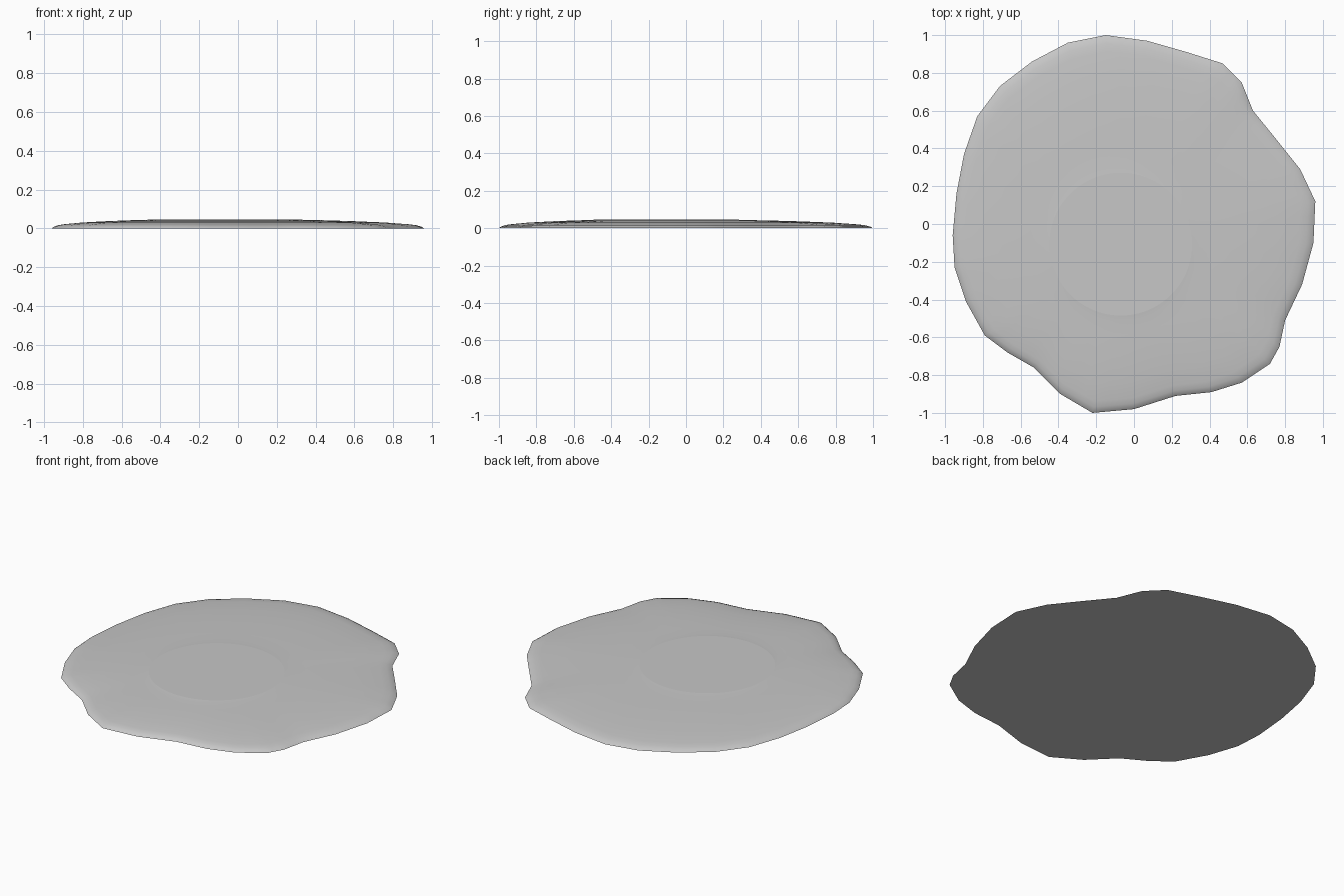
import bpy, bmesh
from math import sin, cos, atan2, pi
from mathutils import Vector

cube = bpy.data.objects.get("Cube")
if cube:
    bpy.data.objects.remove(cube, do_unlink=True)

# Single grey material
grey = bpy.data.materials.new("plain_grey")
grey.use_nodes = True
colour = (0.57, 0.57, 0.57, 1)
grey.diffuse_color = colour
grey.node_tree.nodes["Principled BSDF"].inputs["Base Color"].default_value = colour

# Irregular outline of the puddle, clockwise from the back
OUTLINE = [Vector(p) for p in (
    (-.15, 1), (.07, .97), (.28, .91), (.47, .85), (.57, .75), (.63, .6),
    (.76, .44), (.88, .29), (.96, .12), (.95, -.1), (.89, -.32), (.8, -.51),
    (.77, -.65), (.72, -.74), (.57, -.84), (.41, -.89), (.22, -.91), (0, -.98),
    (-.22, -1), (-.39, -.9), (-.53, -.76), (-.67, -.68), (-.79, -.59),
    (-.89, -.41), (-.95, -.23), (-.96, -.06), (-.94, .16), (-.9, .37),
    (-.83, .57), (-.71, .73), (-.54, .86), (-.35, .96))]
CENTRE = Vector((-.07, -.107))
RADIUS = .378
STEPS = 3

# Profile from the rim to the central circle: (fraction inward, height)
PROFILE = [(0, 0), (.02, .008), (.06, .016), (.12, .021), (.3, .03),
           (.55, .037), (.8, .042), (.94, .0435), (1, .046)]


def finish(bm, name):
    """Turn a bmesh into a smooth-shaded object with the grey material."""
    bmesh.ops.recalc_face_normals(bm, faces=bm.faces)
    mesh = bpy.data.meshes.new(name)
    bm.to_mesh(mesh)
    bm.free()
    mesh.materials.append(grey)
    obj = bpy.data.objects.new(name, mesh)
    bpy.context.collection.objects.link(obj)
    bpy.ops.object.select_all(action="DESELECT")
    obj.select_set(True)
    bpy.context.view_layer.objects.active = obj
    bpy.ops.object.shade_smooth_by_angle(angle=pi / 4)
    return obj


# Subdivide the outline and project it onto the central circle
rim = [a.lerp(b, i / STEPS)
       for a, b in zip(OUTLINE, OUTLINE[1:] + OUTLINE[:1]) for i in range(STEPS)]
circle = []
for p in rim:
    angle = atan2(*(p - CENTRE).yx)
    circle.append(CENTRE + RADIUS * Vector((cos(angle), sin(angle))))

# Puddle body: domed ring with a flat underside
bm = bmesh.new()
loops = [[bm.verts.new((*p.lerp(c, s), z)) for p, c in zip(rim, circle)]
         for s, z in PROFILE]
for outer, inner in zip(loops, loops[1:]):
    for i in range(len(rim)):
        bm.faces.new((outer[i - 1], outer[i], inner[i], inner[i - 1]))
under = bm.faces.new(loops[0])
for edge in under.edges:
    edge.smooth = False
finish(bm, "puddle_body")

# Central disc: flat top closing the ring
bm = bmesh.new()
top = PROFILE[-1][1]
bm.faces.new([bm.verts.new((*c, top)) for c in reversed(circle)])
disc = finish(bm, "central_disc")
if disc.data.polygons[0].normal.z < 0:
    disc.data.flip_normals()
